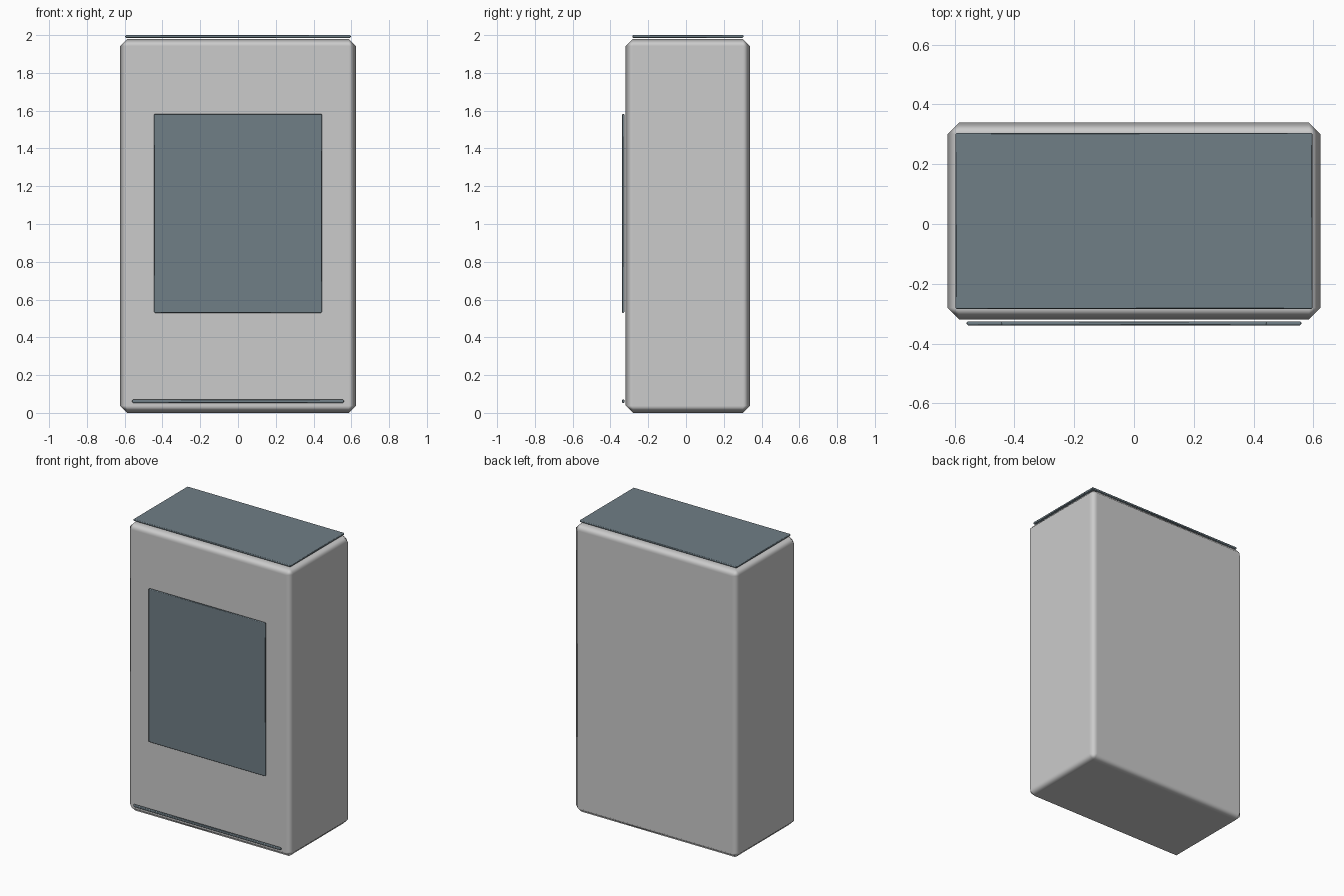
import bpy
import math

if "Cube" in bpy.data.objects:
    bpy.data.objects.remove(bpy.data.objects["Cube"])


def box(name, lo, hi, bevel, mat=None):
    """Box between two corners with a single-segment, smooth-shaded chamfer."""
    bpy.ops.mesh.primitive_cube_add(size=1, location=[(a + b) / 2 for a, b in zip(lo, hi)])
    ob = bpy.context.object
    ob.name = name
    ob.scale = [b - a for a, b in zip(lo, hi)]
    bpy.ops.object.transform_apply(location=False, rotation=False, scale=True)
    mod = ob.modifiers.new("Chamfer", 'BEVEL')
    mod.width = bevel
    mod.segments = 1
    mod.harden_normals = True
    bpy.ops.object.shade_smooth()
    if mat:
        ob.data.materials.append(mat)
    return ob


panel_mat = bpy.data.materials.new("slate_panel")
panel_mat.diffuse_color = (0.16, 0.21, 0.24, 1)
panel_mat.use_nodes = True
panel_mat.node_tree.nodes["Principled BSDF"].inputs["Base Color"].default_value = panel_mat.diffuse_color

# Main cabinet
box("cabinet_body", (-0.624, -0.319, 0.0), (0.624, 0.339, 1.98), 0.038)

# Lid plate floating just above the cabinet
box("top_plate", (-0.597, -0.284, 1.986), (0.597, 0.304, 2.0), 0.004, panel_mat)

# Front panel and the slim strip near the base
box("front_panel", (-0.444, -0.339, 0.53), (0.444, -0.326, 1.583), 0.004, panel_mat)
box("base_strip", (-0.56, -0.339, 0.053), (0.56, -0.326, 0.07), 0.004, panel_mat)
